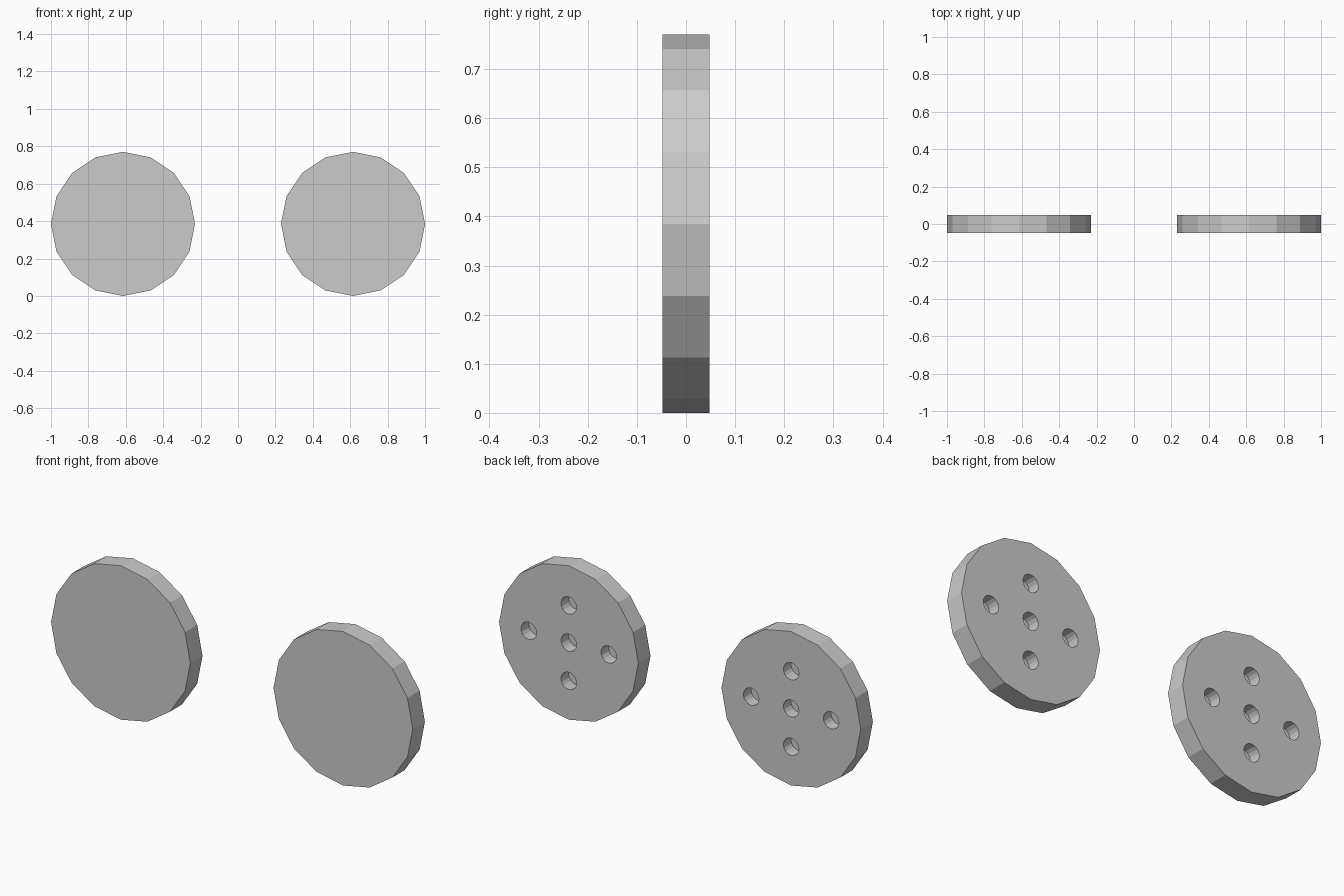
import bpy
from math import pi

if "Cube" in bpy.data.objects:
    bpy.data.objects.remove(bpy.data.objects["Cube"])

R, HALF, CX = 0.385, 0.048, 0.615
HOLE_R, DEPTH = 0.043, 0.06
HOLES = [(0, 0), (0.221, 0), (-0.221, 0), (0, 0.186), (0, -0.191)]


def cylinder(name, sides, radius, depth, loc):
    """Cylinder lying along y, flat shaded."""
    bpy.ops.mesh.primitive_cylinder_add(vertices=sides, radius=radius, depth=depth,
                                        location=loc, rotation=(pi / 2, 0, 0))
    ob = bpy.context.object
    ob.name = name
    return ob


for name, x in (("left_disc", -CX), ("right_disc", CX)):
    # Sixteen-sided disc standing on edge
    disc = cylinder(name, 16, R, 2 * HALF, (x, 0, R))
    # Five blind holes in the back face, arranged in a cross
    cutters = [cylinder("hole_cutter", 16, HOLE_R, 2 * DEPTH, (x + hx, HALF, R + hz))
               for hx, hz in HOLES]
    for cutter in cutters:
        mod = disc.modifiers.new("hole", 'BOOLEAN')
        mod.object = cutter
        mod.operation = 'DIFFERENCE'
        mod.solver = 'EXACT'
        cutter.hide_render = True
    # Apply the cuts, then discard the cutters
    bpy.context.view_layer.objects.active = disc
    for mod in list(disc.modifiers):
        bpy.ops.object.modifier_apply(modifier=mod.name)
    for cutter in cutters:
        bpy.data.objects.remove(cutter)
